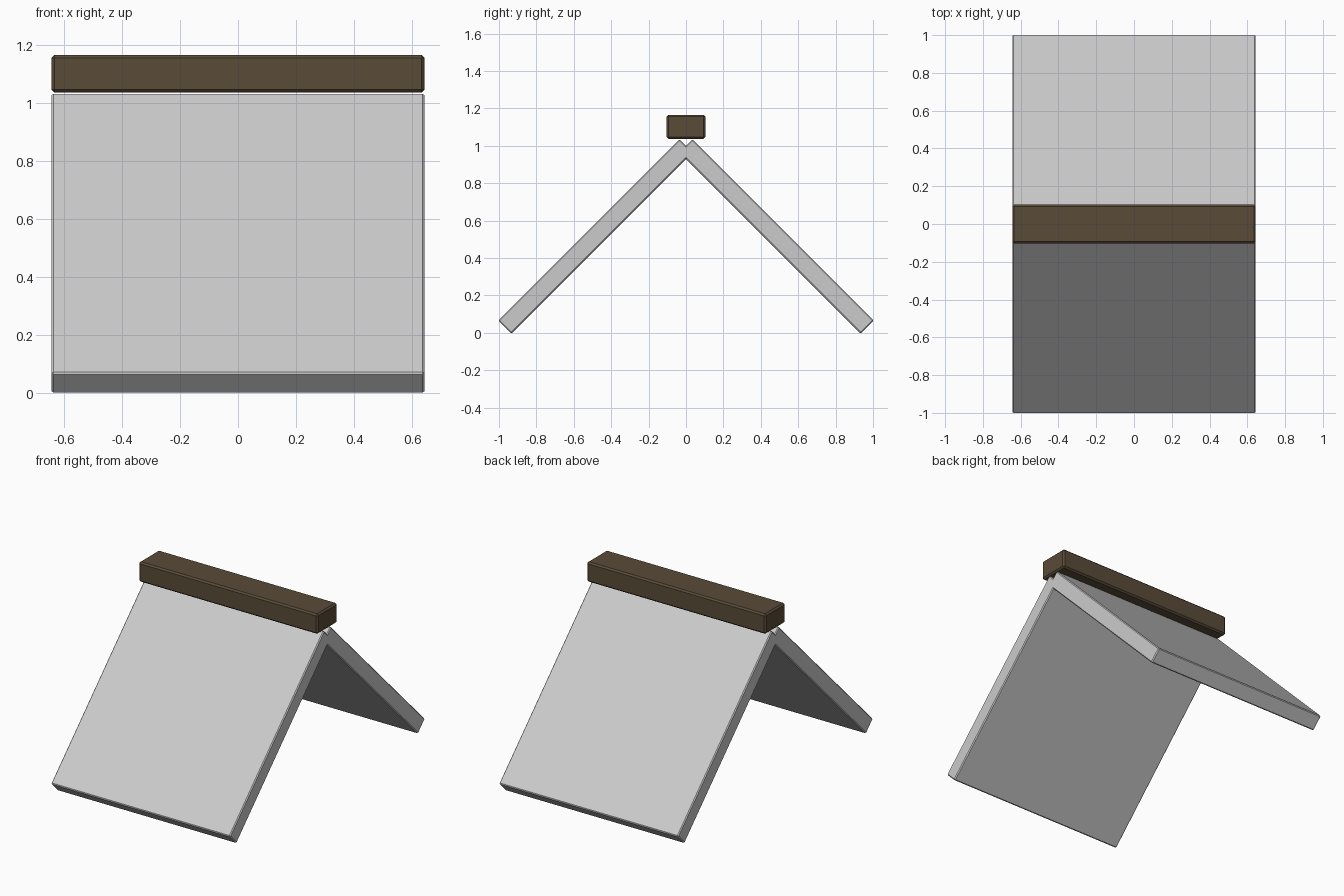
import bpy
from math import radians, hypot

if "Cube" in bpy.data.objects:
    bpy.data.objects.remove(bpy.data.objects["Cube"])

WIDTH = 1.288


def box(name, size, location, tilt=0.0, bevel=0.006):
    bpy.ops.mesh.primitive_cube_add(size=1, location=location)
    ob = bpy.context.object
    ob.name = name
    ob.scale = size
    bpy.ops.object.transform_apply(location=False, rotation=False, scale=True)
    ob.rotation_euler = (tilt, 0, 0)
    mod = ob.modifiers.new("edge_chamfer", 'BEVEL')
    mod.width = bevel
    mod.segments = 1
    return ob


# Two sloping roof panels meeting at the ridge
foot_y, foot_z, apex_z = 0.9686, 0.0314, 1.0
length = hypot(foot_y, apex_z - foot_z)
for side, name in ((-1, "front_roof_panel"), (1, "back_roof_panel")):
    box(name, (WIDTH, length, 0.10),
        (0, side * foot_y / 2, (foot_z + apex_z) / 2), -side * radians(45))

# Ridge beam resting on top
beam = box("ridge_beam", (WIDTH, 0.206, 0.13), (0, 0, 1.101), bevel=0.01)
wood = bpy.data.materials.new("dark_wood")
wood.diffuse_color = (0.10, 0.07, 0.04, 1)
wood.use_nodes = True
wood.node_tree.nodes["Principled BSDF"].inputs["Base Color"].default_value = wood.diffuse_color
beam.data.materials.append(wood)
